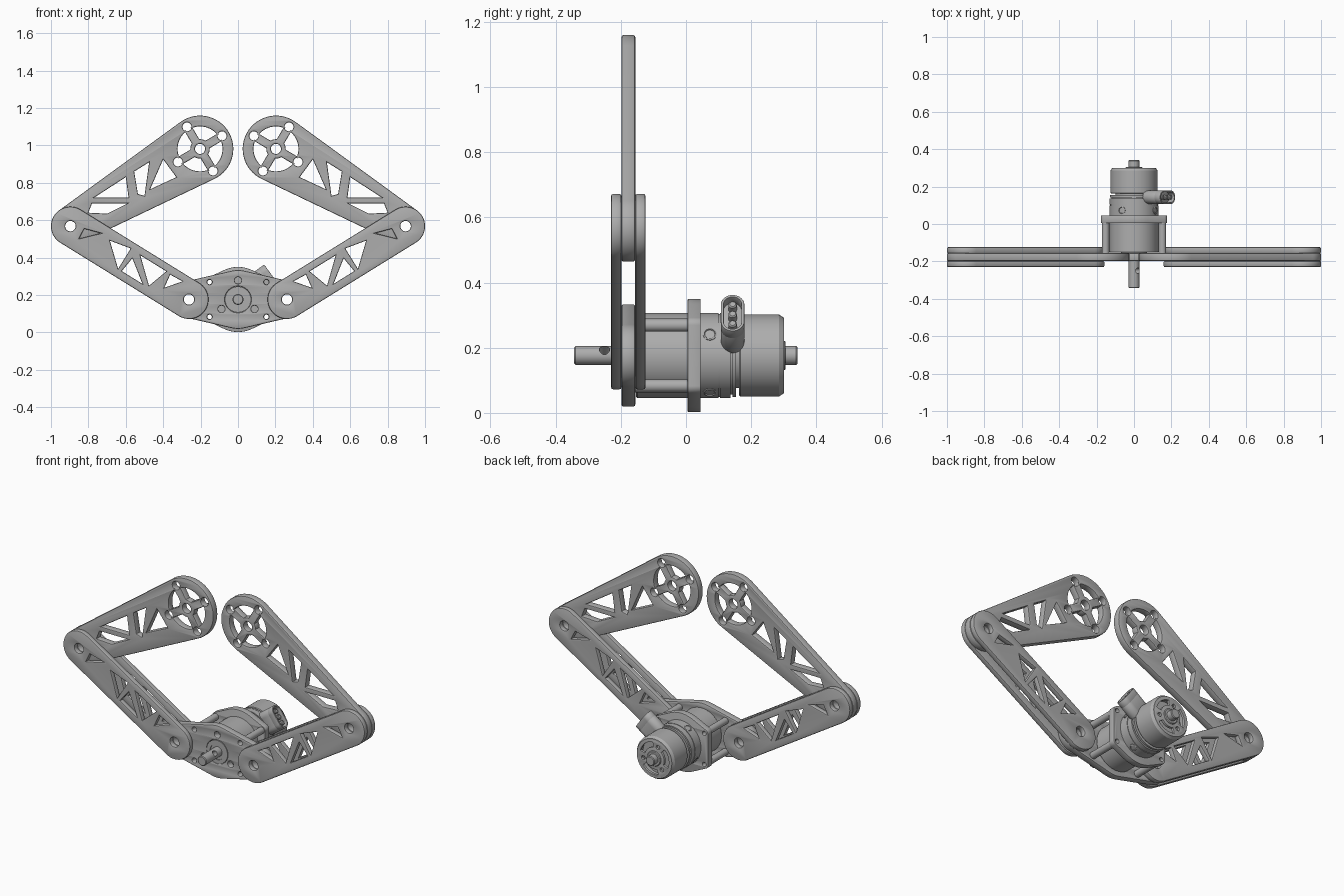
import bpy, bmesh
from math import sin, cos, asin, pi, radians, tau
from mathutils import Matrix, Vector
from mathutils.geometry import convex_hull_2d

cube = bpy.data.objects.get("Cube")
if cube:
    bpy.data.objects.remove(cube)

grey = bpy.data.materials.new("machined grey")
grey.use_nodes = True
grey.diffuse_color = (0.42, 0.42, 0.42, 1)
grey.node_tree.nodes["Principled BSDF"].inputs["Base Color"].default_value = grey.diffuse_color

AXIS_Z = 0.176            # height of the motor axis
ELBOW = (0.896, 0.568)
BASE = (0.262, 0.176)
HUB = (0.203, 0.981)
made = []


def finish(name, mesh, matrix):
    """Weld, fix normals, colour and link a mesh."""
    bm = bmesh.new()
    bm.from_mesh(mesh)
    bmesh.ops.remove_doubles(bm, verts=bm.verts, dist=0.0001)
    bmesh.ops.recalc_face_normals(bm, faces=bm.faces)
    bm.to_mesh(mesh)
    bm.free()
    mesh.materials.clear()
    mesh.materials.append(grey)
    ob = bpy.data.objects.new(name, mesh)
    ob.matrix_world = matrix
    bpy.context.collection.objects.link(ob)
    made.append(ob)
    return ob


def circle(c, r, n=40):
    return [(c[0] + r * cos(tau * i / n), c[1] + r * sin(tau * i / n)) for i in range(n)]


def hull(*discs):
    """Outline wrapped around several (centre, radius) discs."""
    pts = [Vector(p) for c, r in discs for p in circle(c, r, 72)]
    return [tuple(pts[i]) for i in convex_hull_2d(pts)]


def arc_slot(c, r0, r1, a0, a1, gap=0.0):
    """Sector opening between two radii, kept a fixed gap from its end rays."""
    pts = []
    for r, steps in ((r1, range(11)), (r0, range(10, -1, -1))):
        s, e = a0 + asin(gap / r), a1 - asin(gap / r)
        pts += [(c[0] + r * cos(s + (e - s) * i / 10), c[1] + r * sin(s + (e - s) * i / 10)) for i in steps]
    return pts


def facing_front(y):
    return Matrix.Translation((0, y, 0)) @ Matrix.Rotation(pi / 2, 4, 'X')


def slab(name, outlines, thick, matrix, bevel=0.007):
    """Flat plate with openings and eased edges, from closed outlines."""
    cu = bpy.data.curves.new(name, 'CURVE')
    cu.dimensions, cu.fill_mode = '2D', 'BOTH'
    cu.extrude, cu.bevel_depth, cu.offset = thick / 2 - bevel, bevel, -bevel
    cu.bevel_resolution = 1
    for pts in outlines:
        sp = cu.splines.new('POLY')
        sp.points.add(len(pts) - 1)
        for p, (x, y) in zip(sp.points, pts):
            p.co = (x, y, 0, 1)
        sp.use_cyclic_u = True
    tmp = bpy.data.objects.new(name, cu)
    bpy.context.collection.objects.link(tmp)
    mesh = bpy.data.meshes.new_from_object(tmp.evaluated_get(bpy.context.evaluated_depsgraph_get()))
    bpy.data.objects.remove(tmp)
    bpy.data.curves.remove(cu)
    return finish(name, mesh, matrix)


def lathe(name, profile, origin=(0, 0, AXIS_Z), axis=(0, 1, 0), n=64):
    """Turned part: (radius, distance along axis) profile."""
    bm = bmesh.new()
    vs = [bm.verts.new((r, 0, h)) for r, h in profile]
    edges = [bm.edges.new(p) for p in zip(vs, vs[1:])]
    bmesh.ops.spin(bm, geom=vs + edges, cent=(0, 0, 0), axis=(0, 0, 1), angle=tau, steps=n)
    mesh = bpy.data.meshes.new(name)
    bm.to_mesh(mesh)
    bm.free()
    rot = Vector(axis).to_track_quat('Z', 'Y').to_matrix().to_4x4()
    return finish(name, mesh, Matrix.Translation(origin) @ rot)


def rod(name, r, h0, h1, origin=(0, 0, AXIS_Z), axis=(0, 1, 0), ease=0.004, n=32):
    return lathe(name, [(0, h0), (r - ease, h0), (r, h0 + ease), (r, h1 - ease), (r - ease, h1), (0, h1)],
                 origin, axis, n)


# Truss openings of the lower link, as (along, across) from the elbow
along = (Vector(BASE) - Vector(ELBOW)).normalized()
across = Vector((along.y, -along.x))
truss = [[(.075, -.032), (.07, .027), (.16, .054)],
         [(.22, .045), (.337, .068), (.337, -.06)],
         [(.36, -.06), (.372, .028), (.49, -.06)],
         [(.40, .064), (.563, .064), (.525, -.05)],
         [(.60, -.016), (.59, .06), (.665, .064)]]
link_holes = [[tuple(Vector(ELBOW) + along * s + across * t) for s, t in tri] for tri in truss]
link = [hull((ELBOW, 0.104), (BASE, 0.104)), circle(ELBOW, 0.028), circle(BASE, 0.028)] + link_holes

# Upper arm: tapered plate with truss openings and a spoked hub
arm = [hull((ELBOW, 0.104), (HUB, 0.178)), circle(ELBOW, 0.028), circle(HUB, 0.027),
       [(.40, .925), (.47, .765), (.33, .83)],
       [(.475, .91), (.555, .86), (.535, .74), (.50, .73)],
       [(.60, .83), (.77, .72), (.585, .72)],
       [(.59, .69), (.78, .69), (.80, .64), (.70, .635)]]
for k in range(4):
    a = radians(59.4) + k * pi / 2
    arm.append(circle((HUB[0] + 0.137 * cos(a), HUB[1] + 0.137 * sin(a)), 0.024, 24))
    arm.append(arc_slot(HUB, 0.052, 0.12, a, a + pi / 2, 0.023))

for side, sx in (("left", 1), ("right", -1)):
    def flip(shapes):
        return [[(sx * x, z) for x, z in pts] for pts in shapes]
    slab(side + "_front_link", flip(link), 0.032, facing_front(-0.214))
    slab(side + "_back_link", flip(link), 0.032, facing_front(-0.140))
    slab(side + "_upper_arm", flip(arm), 0.043, facing_front(-0.177))

# Base plate carrying the links and the motor
C = (0, AXIS_Z)
posts = [(sx * 0.152, AXIS_Z + sz * 0.093) for sx in (1, -1) for sz in (1, -1)]
plate = [hull((C, 0.157), (BASE, 0.098), ((-BASE[0], BASE[1]), 0.098)), circle(C, 0.07)]
plate += [circle((sx * BASE[0], BASE[1]), 0.028) for sx in (1, -1)]
plate += [circle(p, 0.013, 20) for p in posts]
plate += [circle((0.102 * cos(a), AXIS_Z + 0.102 * sin(a)), 0.018, 20)
          for a in (pi / 2, pi * 7 / 6, pi * 11 / 6)]
slab("base_plate", plate, 0.043, facing_front(-0.177))

# Rear flange and the spacer posts
slab("motor_flange", [hull((C, 0.174), *[(p, 0.025) for p in posts])] + [circle(p, 0.012, 20) for p in posts],
     0.04, facing_front(0.025), 0.003)
for i, (x, z) in enumerate(posts):
    lathe("spacer_post_%d" % (i + 1), [(0.012, -0.156), (0.02, -0.156), (0.02, 0.006), (0.012, 0.006), (0.012, -0.156)],
          (x, 0, z), n=24)

# Gearbox, motor body and rear bell
lathe("gearbox", [(0, -0.192), (0.046, -0.192), (0.046, -0.198), (0.069, -0.198), (0.069, -0.153), (0.127, -0.153),
                  (0.131, -0.149), (0.131, 0.01), (0, 0.01)])
lathe("motor_body", [(0, 0.04), (0.131, 0.04), (0.131, 0.1), (0.128, 0.1), (0.128, 0.104), (0.131, 0.104),
                     (0.131, 0.136), (0.12, 0.136), (0.12, 0.142), (0.128, 0.142), (0.128, 0.154),
                     (0.1, 0.154), (0.1, 0.166), (0, 0.166)])
lathe("rear_bell", [(0, 0.163), (0.122, 0.163), (0.126, 0.167), (0.126, 0.285), (0.116, 0.3), (0.106, 0.3),
                    (0.106, 0.255), (0, 0.255)])
slots = [arc_slot(C, 0.065, 0.096, k * tau / 3 + 0.25, k * tau / 3 + 1.45) for k in range(3)]
vents = [circle((0.075 * cos(k * tau / 3 - 0.2), AXIS_Z + 0.075 * sin(k * tau / 3 - 0.2)), 0.012, 16) for k in range(3)]
slab("bell_end_cap", [circle(C, 0.109, 64)] + slots + vents, 0.015, facing_front(0.2925), 0.001)
rod("rear_collar", 0.045, 0.29, 0.306)
rod("rear_shaft", 0.029, 0.25, 0.342)

# Output shaft with its cross hole
shaft = rod("output_shaft", 0.029, -0.343, -0.15)
d = Vector((cos(0.7), 0, sin(0.7)))
cutter = rod("shaft_hole_cutter", 0.016, -0.1, 0.1, (0, -0.25, AXIS_Z), d, 0.001, 24)
made.remove(cutter)
cutter.hide_render = True
cutter.hide_viewport = True
cut = shaft.modifiers.new("cross hole", 'BOOLEAN')
cut.object, cut.operation, cut.solver = cutter, 'DIFFERENCE', 'EXACT'

# Case screws around the motor body
for k in range(4):
    a = radians(30 + 90 * k)
    lathe("case_screw_%d" % (k + 1), [(0, 0.12), (0.021, 0.12), (0.021, 0.132), (0.017, 0.134), (0.015, 0.13),
                                      (0.007, 0.13), (0.007, 0.126), (0, 0.126)],
          (0, 0.073, AXIS_Z), (cos(a), 0, sin(a)), 20)

# Cable socket standing out from the motor body
a = radians(36)
out = Vector((cos(a), 0, sin(a)))
tangent = Vector((-sin(a), 0, cos(a)))
frame = Matrix((tangent, (0, -1, 0), out)).transposed().to_4x4()


def socket_at(r):
    return Matrix.Translation(Vector((0, 0.143, AXIS_Z)) + out * r) @ frame


shell = hull(((-0.033, 0), 0.036), ((0.033, 0), 0.036))
mouth = hull(((-0.033, 0), 0.027), ((0.033, 0), 0.027))
slab("socket_base", [shell], 0.085, socket_at(0.1475), 0.004)
slab("socket_rim", [shell, mouth], 0.04, socket_at(0.203), 0.003)
for i in (-1, 0, 1):
    rod("socket_pin_%d" % (i + 2), 0.013, 0.18, 0.219, Vector((0, 0.143, AXIS_Z)) + tangent * i * 0.036, out, n=16)

# Smooth the round surfaces, keep the edges sharp
bpy.ops.object.select_all(action='DESELECT')
for ob in made:
    ob.select_set(True)
bpy.context.view_layer.objects.active = made[0]
bpy.ops.object.shade_smooth_by_angle(angle=radians(30))
